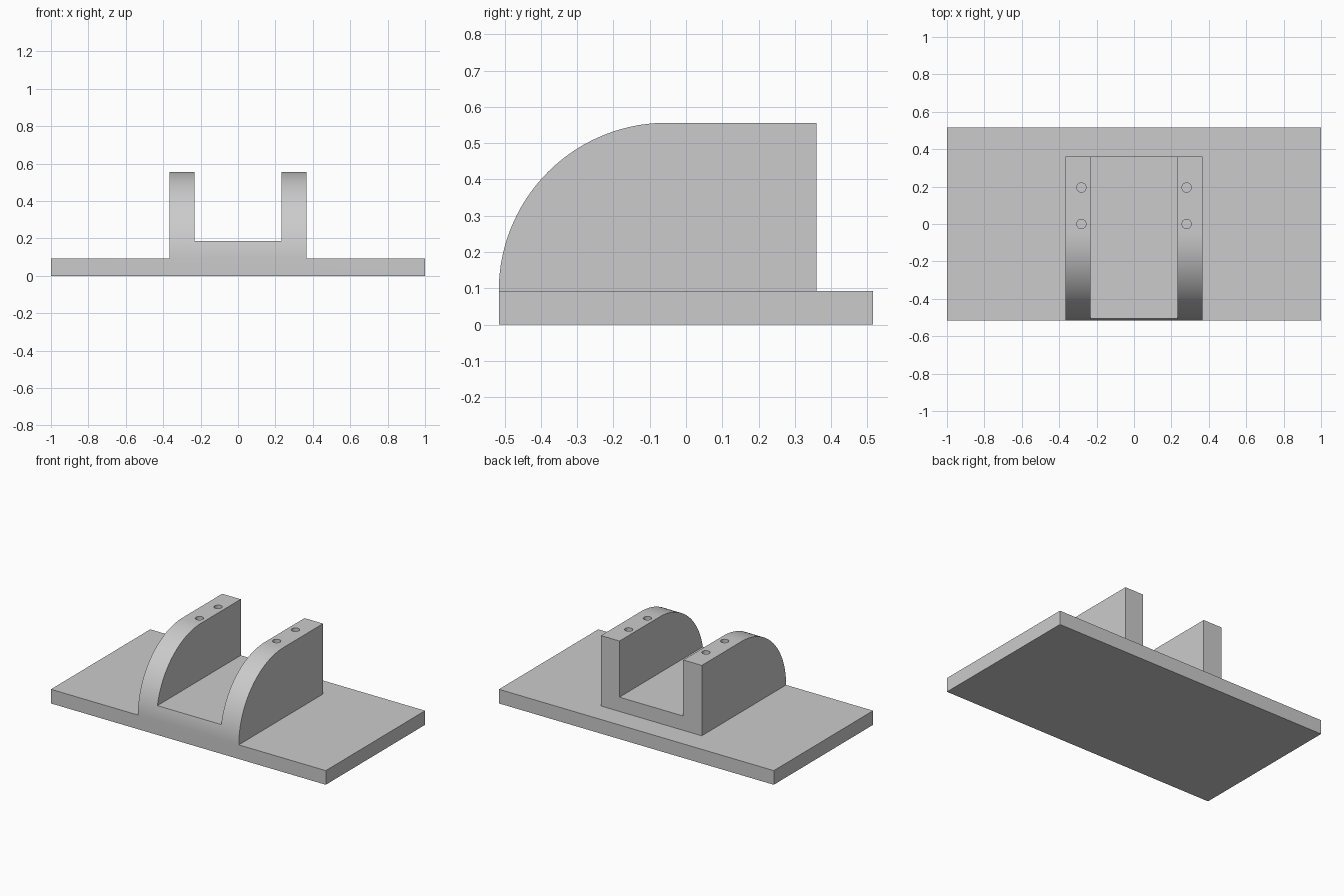
import bpy, bmesh, math

cube = bpy.data.objects.get("Cube")
if cube:
    bpy.data.objects.remove(cube, do_unlink=True)

BASE_Y, BASE_TOP = 0.516, 0.093
BACK_Y, TOP = 0.36, 0.556
HALF_W, SLOT_HALF, SLOT_FLOOR = 0.367, 0.232, 0.187
RADIUS = TOP - BASE_TOP

grey = bpy.data.materials.new("plain grey")
grey.use_nodes = True
color = (0.6, 0.6, 0.6, 1)
grey.diffuse_color = color
grey.node_tree.nodes["Principled BSDF"].inputs["Base Color"].default_value = color


def finish(name, bm):
    bmesh.ops.recalc_face_normals(bm, faces=bm.faces)
    mesh = bpy.data.meshes.new(name)
    bm.to_mesh(mesh)
    bm.free()
    mesh.materials.append(grey)
    obj = bpy.data.objects.new(name, mesh)
    bpy.context.collection.objects.link(obj)
    return obj


def box(name, x, y, z):
    """Box from (min, max) ranges."""
    bm = bmesh.new()
    bmesh.ops.create_cube(bm, size=1)
    for v in bm.verts:
        v.co = [sum(r) / 2 + c * (r[1] - r[0]) for c, r in zip(v.co, (x, y, z))]
    return finish(name, bm)


def side_extrusion(name, profile, half_width):
    """Extrude a (y, z) outline across x."""
    bm = bmesh.new()
    face = bm.faces.new([bm.verts.new((-half_width, y, z)) for y, z in profile])
    new = bmesh.ops.extrude_face_region(bm, geom=[face])["geom"]
    verts = [g for g in new if isinstance(g, bmesh.types.BMVert)]
    bmesh.ops.translate(bm, verts=verts, vec=(2 * half_width, 0, 0))
    return finish(name, bm)


def cylinder(name, x, y, top, depth, radius):
    bm = bmesh.new()
    bmesh.ops.create_cone(bm, cap_ends=True, segments=24, radius1=radius,
                          radius2=radius, depth=depth)
    bmesh.ops.translate(bm, verts=bm.verts, vec=(x, y, top - depth / 2))
    return finish(name, bm)


def combine(target, tool, operation):
    """Apply a boolean and discard the tool."""
    mod = target.modifiers.new(operation, "BOOLEAN")
    mod.operation, mod.object, mod.solver = operation, tool, "EXACT"
    bpy.context.view_layer.objects.active = target
    bpy.ops.object.modifier_apply(modifier=mod.name)
    bpy.data.objects.remove(tool, do_unlink=True)


# Bracket with a quarter-round front, sunk into the plate
STEPS = 40
arc = [(-BASE_Y + RADIUS * (1 - math.cos(a)), BASE_TOP + RADIUS * math.sin(a))
       for a in (math.pi / 2 * i / STEPS for i in range(STEPS + 1))]
sunk = BASE_TOP / 2
bracket = side_extrusion(
    "bracket", [(BACK_Y, sunk), (-BASE_Y, sunk)] + arc + [(BACK_Y, TOP)], HALF_W)

# Open channel between the two cheeks
slot = box("slot_cutter", (-SLOT_HALF, SLOT_HALF), (-1, 1), (SLOT_FLOOR, 1))
combine(bracket, slot, "DIFFERENCE")

# Mounting holes in the cheek tops
for x in (-0.281, 0.281):
    for y in (0, 0.195):
        hole = cylinder("hole_cutter", x, y, TOP + 0.05, 0.25, 0.025)
        combine(bracket, hole, "DIFFERENCE")

# Base plate joined with the bracket
body = box("mounting_base", (-1, 1), (-BASE_Y, BASE_Y), (0, BASE_TOP))
combine(body, bracket, "UNION")

bpy.ops.object.select_all(action="DESELECT")
body.select_set(True)
bpy.context.view_layer.objects.active = body
bpy.ops.object.shade_smooth_by_angle(angle=math.radians(30))
